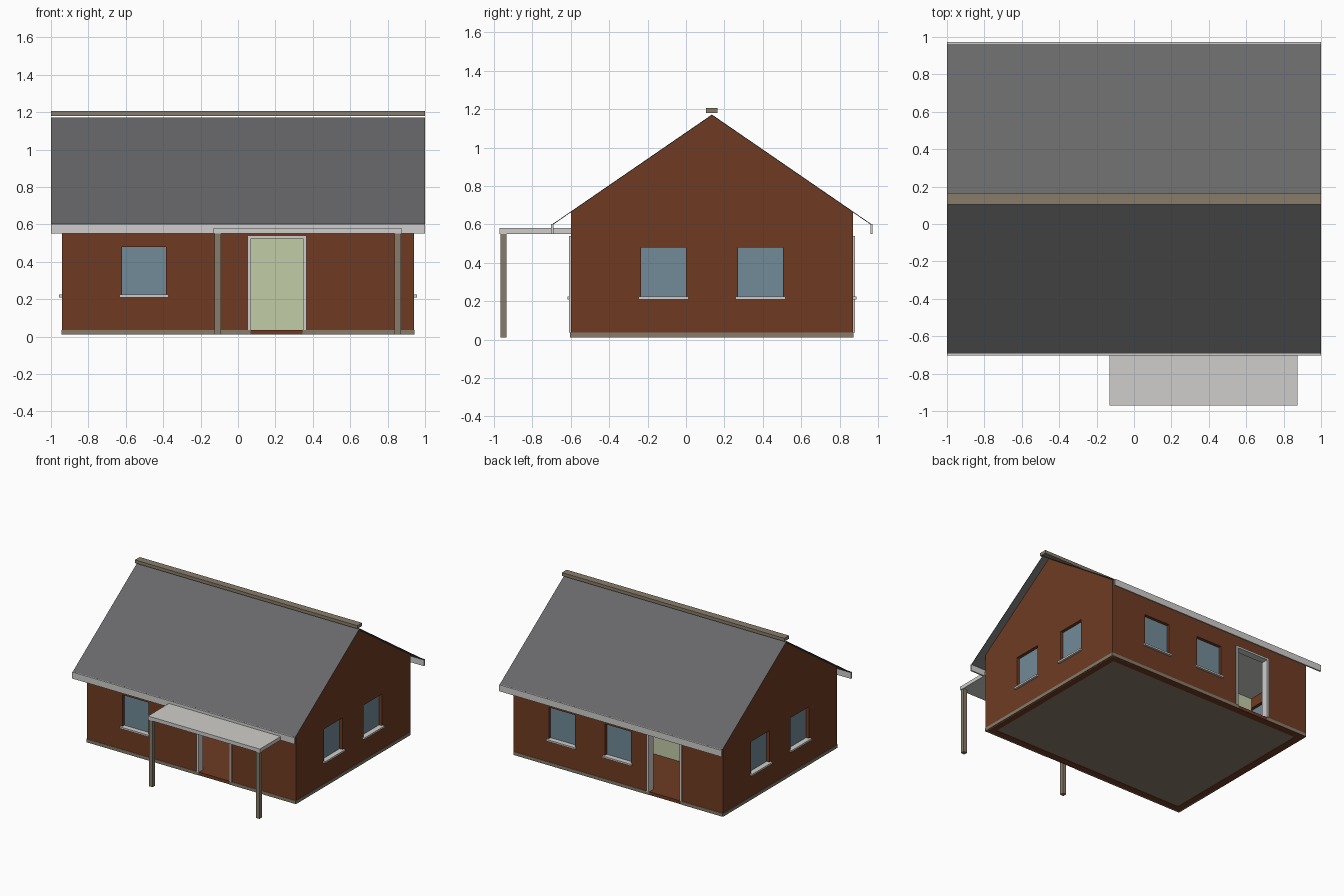
import bpy
import bmesh
from mathutils import Vector

if "Cube" in bpy.data.objects:
    bpy.data.objects.remove(bpy.data.objects["Cube"], do_unlink=True)


def material(name, hex_code):
    srgb = [int(hex_code[i:i + 2], 16) / 255 for i in (0, 2, 4)]
    color = [((c + 0.055) / 1.055) ** 2.4 for c in srgb] + [1]
    mat = bpy.data.materials.new(name)
    mat.use_nodes = True
    mat.diffuse_color = color
    mat.node_tree.nodes["Principled BSDF"].inputs["Base Color"].default_value = color
    return mat


brick = material("brick brown", "6F3B23")
slate = material("slate grey", "68686A")
trim = material("light grey trim", "CFCECB")
stone = material("stone beige", "887C6A")
glass = material("window blue", "728B98")
plaster = material("pale green plaster", "C2CCA7")


def finish(bm, name, mat):
    bmesh.ops.recalc_face_normals(bm, faces=bm.faces)
    mesh = bpy.data.meshes.new(name)
    bm.to_mesh(mesh)
    bm.free()
    mesh.materials.append(mat)
    obj = bpy.data.objects.new(name, mesh)
    bpy.context.collection.objects.link(obj)
    return obj


def box(name, mat, xs, ys, zs):
    """Box from its extents along each axis."""
    bm = bmesh.new()
    bmesh.ops.create_cube(bm, size=1)
    for v in bm.verts:
        v.co = Vector([r[0] if c < 0 else r[1] for c, r in zip(v.co, (xs, ys, zs))])
    return finish(bm, name, mat)


def prism(name, mat, profile, x0, x1):
    """Profile in the y-z plane extruded along x."""
    bm = bmesh.new()
    face = bm.faces.new([bm.verts.new((x0, y, z)) for y, z in profile])
    out = bmesh.ops.extrude_face_region(bm, geom=[face])
    verts = [g for g in out["geom"] if isinstance(g, bmesh.types.BMVert)]
    bmesh.ops.translate(bm, verts=verts, vec=(x1 - x0, 0, 0))
    return finish(bm, name, mat)


# Main dimensions
HALF = 0.94
FRONT, BACK = -0.60, 0.87
MID = (FRONT + BACK) / 2
BASE, FLOOR = 0.01, 0.036
EAVE, RIDGE = 0.662, 1.167
THICK = 0.06
SLOPE = (RIDGE - EAVE) / (BACK - MID)


def gable(inset, bottom, lift):
    y0, y1 = FRONT + inset, BACK - inset
    low = EAVE + inset * SLOPE + lift
    return [(y0, bottom), (y1, bottom), (y1, low), (MID, RIDGE + lift), (y0, low)]


# Wall shell
walls = prism("walls", brick, gable(0, BASE, 0), -HALF, HALF)
cutters = [prism("cut_inside", brick, gable(THICK, -0.2, 0.2), THICK - HALF, HALF - THICK)]


def wall_box(name, mat, side, u, depth, z):
    """Box placed on a wall: u runs along the wall, depth is measured outward."""
    if side in ("front", "back"):
        face, sign = (FRONT, -1) if side == "front" else (BACK, 1)
        return box(name, mat, u, sorted(face + sign * d for d in depth), z)
    sign = 1 if side == "left" else -1
    return box(name, mat, sorted(sign * (HALF + d) for d in depth), u, z)


# Windows with sills
SILL, HEAD = 0.222, 0.48
windows = [("front", -0.62), ("back", 0.39), ("back", -0.115)]
windows += [(s, y) for s in ("left", "right") for y in (-0.235, 0.27)]
for i, (side, a) in enumerate(windows):
    b = a + 0.235
    cutters.append(wall_box("cut_window", brick, side, (a, b), (-0.1, 0.1), (SILL, HEAD)))
    wall_box(f"{side}_window_glass_{i}", glass, side, (a - 0.004, b + 0.004),
             (-0.035, -0.025), (SILL - 0.004, HEAD + 0.004))
    wall_box(f"{side}_window_sill_{i}", trim, side, (a - 0.013, b + 0.013),
             (-0.03, 0.018), (SILL - 0.012, SILL + 0.002))

# Open doorways with frames
doors = {"front": (0.052, 0.365), "back": (-0.575, -0.262)}
for side, (a, b) in doors.items():
    cutters.append(wall_box("cut_door", brick, side, (a, b), (-0.1, 0.1), (FLOOR, 0.54)))
    depth = (-0.05, 0.009)
    wall_box(f"{side}_door_jamb_a", trim, side, (a, a + 0.018), depth, (FLOOR, 0.54))
    wall_box(f"{side}_door_jamb_b", trim, side, (b - 0.018, b), depth, (FLOOR, 0.54))
    wall_box(f"{side}_door_head", trim, side, (a + 0.018, b - 0.018), depth, (0.525, 0.54))
    # Plinth strips stop at the doorway
    for n, strip in enumerate([(-HALF, a + 0.015), (b - 0.02, HALF)]):
        wall_box(f"{side}_plinth_{n}", stone, side, strip, (-0.01, 0.003), (BASE, FLOOR))
for side in ("left", "right"):
    wall_box(f"{side}_plinth", stone, side, (FRONT, BACK), (-0.01, 0.003), (BASE, FLOOR))

# Cut the shell and openings
for cutter in cutters:
    mod = walls.modifiers.new("cut", "BOOLEAN")
    mod.operation = "DIFFERENCE"
    mod.solver = "EXACT"
    mod.object = cutter
bpy.context.view_layer.update()
cut_mesh = bpy.data.meshes.new_from_object(
    walls.evaluated_get(bpy.context.evaluated_depsgraph_get()))
walls.modifiers.clear()
walls.data = cut_mesh
for cutter in cutters:
    bpy.data.objects.remove(cutter, do_unlink=True)

# Floor, ceiling and inner partition
inner_x = (THICK - HALF, HALF - THICK)
inner_y = (FRONT + THICK, BACK - THICK)
box("floor_slab", stone, inner_x, inner_y, (BASE + 0.002, 0.028))
box("floor", brick, inner_x, inner_y, (0.028, FLOOR))
box("ceiling", trim, inner_x, inner_y, (0.56, 0.6))
box("partition_wall", plaster, inner_x, (0.28, 0.31), (FLOOR, 0.56))

# Thin roof sheets, fascias and ridge cap
for name, sign in (("front", -1), ("back", 1)):
    edge = MID + sign * 0.828
    low = RIDGE - 0.828 * SLOPE
    sheet = [(MID, RIDGE), (edge, low), (edge, low + 0.005), (MID, RIDGE + 0.005)]
    prism(f"{name}_roof", slate, sheet, -1, 1)
    box(f"{name}_fascia", trim, (-1, 1), sorted((edge - sign * 0.003, edge + sign * 0.009)),
        (0.55, 0.603))
box("ridge_cap", stone, (-1, 1), (MID - 0.03, MID + 0.03), (1.18, 1.206))

# Porch canopy on two posts
box("porch_canopy", trim, (-0.13, 0.875), (-0.97, FRONT), (0.55, 0.58))
for name, x in (("right", -0.125), ("left", 0.838)):
    box(f"{name}_porch_post", stone, (x, x + 0.033), (-0.967, -0.934), (BASE, 0.55))
